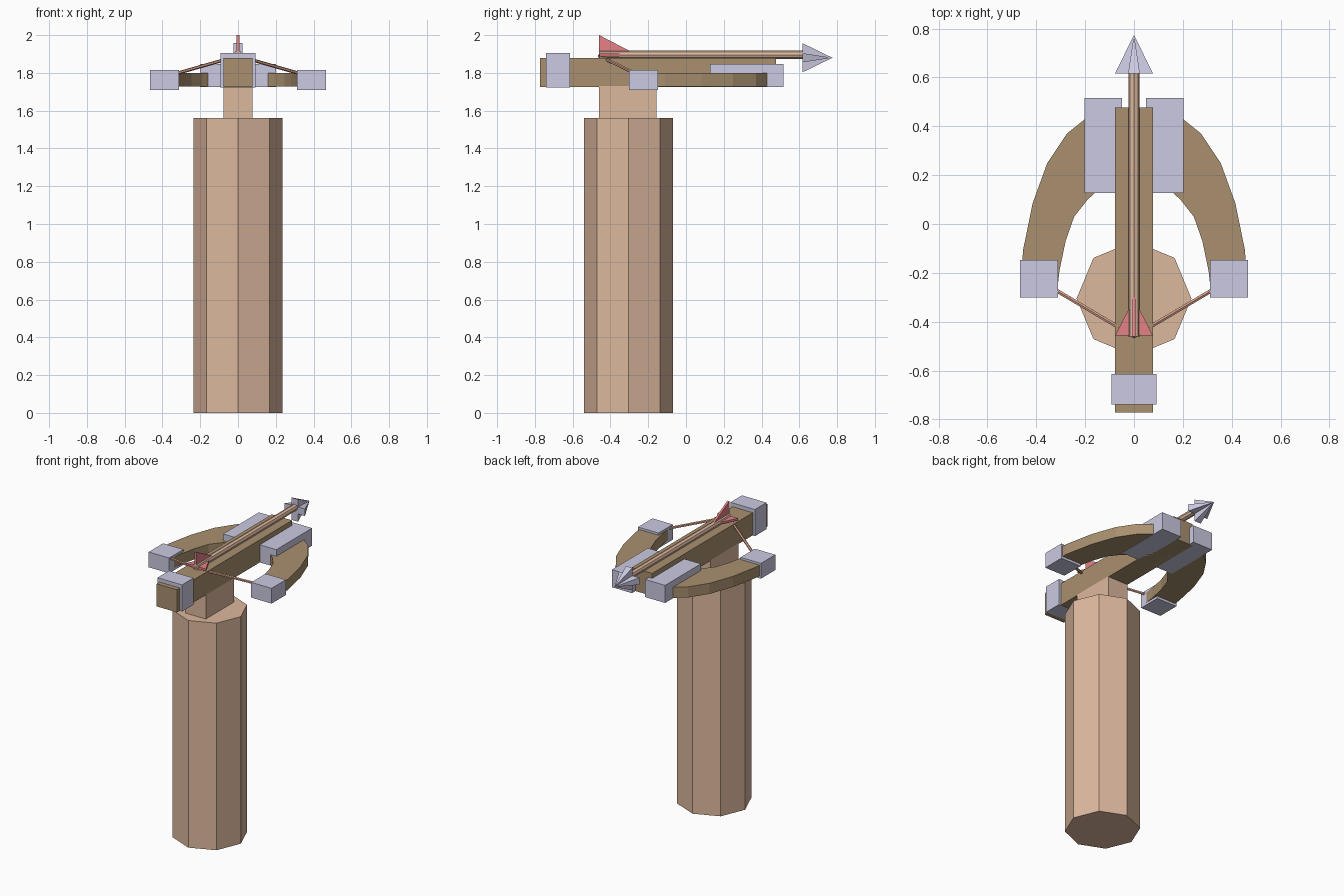
import bpy, bmesh
from math import pi
from mathutils import Vector

if "Cube" in bpy.data.objects:
    bpy.data.objects.remove(bpy.data.objects["Cube"])


def material(name, r, g, b):
    m = bpy.data.materials.new(name)
    m.diffuse_color = (r, g, b, 1)
    m.use_nodes = True
    m.node_tree.nodes["Principled BSDF"].inputs["Base Color"].default_value = m.diffuse_color
    return m


WOOD = material("light_wood", 0.72, 0.48, 0.34)
DARK = material("dark_wood", 0.40, 0.28, 0.16)
METAL = material("metal", 0.60, 0.59, 0.76)
RED = material("feather", 0.78, 0.22, 0.24)
CORD = material("cord", 0.70, 0.36, 0.26)


def finish(name, bm, mat):
    bmesh.ops.recalc_face_normals(bm, faces=bm.faces)
    me = bpy.data.meshes.new(name)
    bm.to_mesh(me)
    bm.free()
    me.materials.append(mat)
    ob = bpy.data.objects.new(name, me)
    bpy.context.collection.objects.link(ob)
    return ob


def mirror(ob):
    ob.modifiers.new("mirror", 'MIRROR').use_axis[0] = True
    return ob


def box(name, mat, x, y, z):
    bm = bmesh.new()
    bmesh.ops.create_cube(bm, size=1)
    for v in bm.verts:
        v.co = [(a + b) / 2 + c * (b - a) for c, (a, b) in zip(v.co, (x, y, z))]
    return finish(name, bm, mat)


def rod(name, mat, a, b, r, sides=8):
    a, b = Vector(a), Vector(b)
    bm = bmesh.new()
    bmesh.ops.create_cone(bm, cap_ends=True, segments=sides, radius1=r, radius2=r, depth=(b - a).length)
    ob = finish(name, bm, mat)
    rot = Vector((0, 0, 1)).rotation_difference(b - a).to_matrix().to_4x4()
    rot.translation = (a + b) / 2
    ob.data.transform(rot)
    return ob


def prism(name, mat, points, offset):
    # extrude a flat outline along an offset vector
    bm = bmesh.new()
    face = bm.faces.new([bm.verts.new(p) for p in points])
    ext = bmesh.ops.extrude_face_region(bm, geom=[face])
    bmesh.ops.translate(bm, vec=offset, verts=[e for e in ext["geom"] if isinstance(e, bmesh.types.BMVert)])
    return finish(name, bm, mat)


# Support post and neck
rod("post", WOOD, (0, -0.305, 0), (0, -0.305, 1.56), 0.235)
box("neck", WOOD, (-0.077, 0.077), (-0.46, -0.155), (1.56, 1.73))

# Stock with rear band
box("stock", DARK, (-0.077, 0.077), (-0.772, 0.477), (1.725, 1.88))
box("rear_band", METAL, (-0.093, 0.093), (-0.74, -0.615), (1.723, 1.906))

# Curved bow limbs
outer = [(0.1, 0.47), (0.2, 0.43), (0.275, 0.37), (0.355, 0.25), (0.415, 0.085), (0.455, -0.11), (0.46, -0.25)]
inner = [(0.1, 0.18), (0.19, 0.10), (0.245, 0.03), (0.28, -0.07), (0.305, -0.19), (0.312, -0.25)]
mirror(prism("bow_limb", DARK, [(x, y, 1.727) for x, y in outer + inner[::-1]], (0, 0, 0.073)))

# Metal plates and tip caps
mirror(box("limb_plate", METAL, (0.05, 0.202), (0.127, 0.515), (1.725, 1.846)))
mirror(box("tip_cap", METAL, (0.312, 0.467), (-0.302, -0.147), (1.71, 1.815)))

# Bowstring
mirror(rod("bowstring", CORD, (0.325, -0.268, 1.797), (0, -0.46, 1.89), 0.009, 6))

# Bolt shaft
rod("bolt_shaft", WOOD, (0, -0.46, 1.896), (0, 0.64, 1.896), 0.022)

# Cross-shaped bolt head tapering to a point
w, r = 0.024, 0.077
arm = [(w, w), (w, r), (-w, r)]
ring = []
for _ in range(4):
    ring += arm
    arm = [(-z, x) for x, z in arm]
bm = bmesh.new()
base = [bm.verts.new((x, 0.617, 1.88 + z)) for x, z in ring]
tip = bm.verts.new((0, 0.775, 1.88))
bm.faces.new(base)
for i, v in enumerate(base):
    bm.faces.new((v, base[(i + 1) % len(base)], tip))
finish("bolt_head", bm, METAL)

# Feather fins
t = 0.007
prism("top_fin", RED, [(-t, -0.46, 1.89), (-t, -0.46, 2.0), (-t, -0.30, 1.917), (-t, -0.30, 1.89)], (2 * t, 0, 0))
prism("side_fins", RED, [(-0.077, -0.457, 1.888), (0.077, -0.457, 1.888), (0, -0.305, 1.888)], (0, 0, 2 * t))
